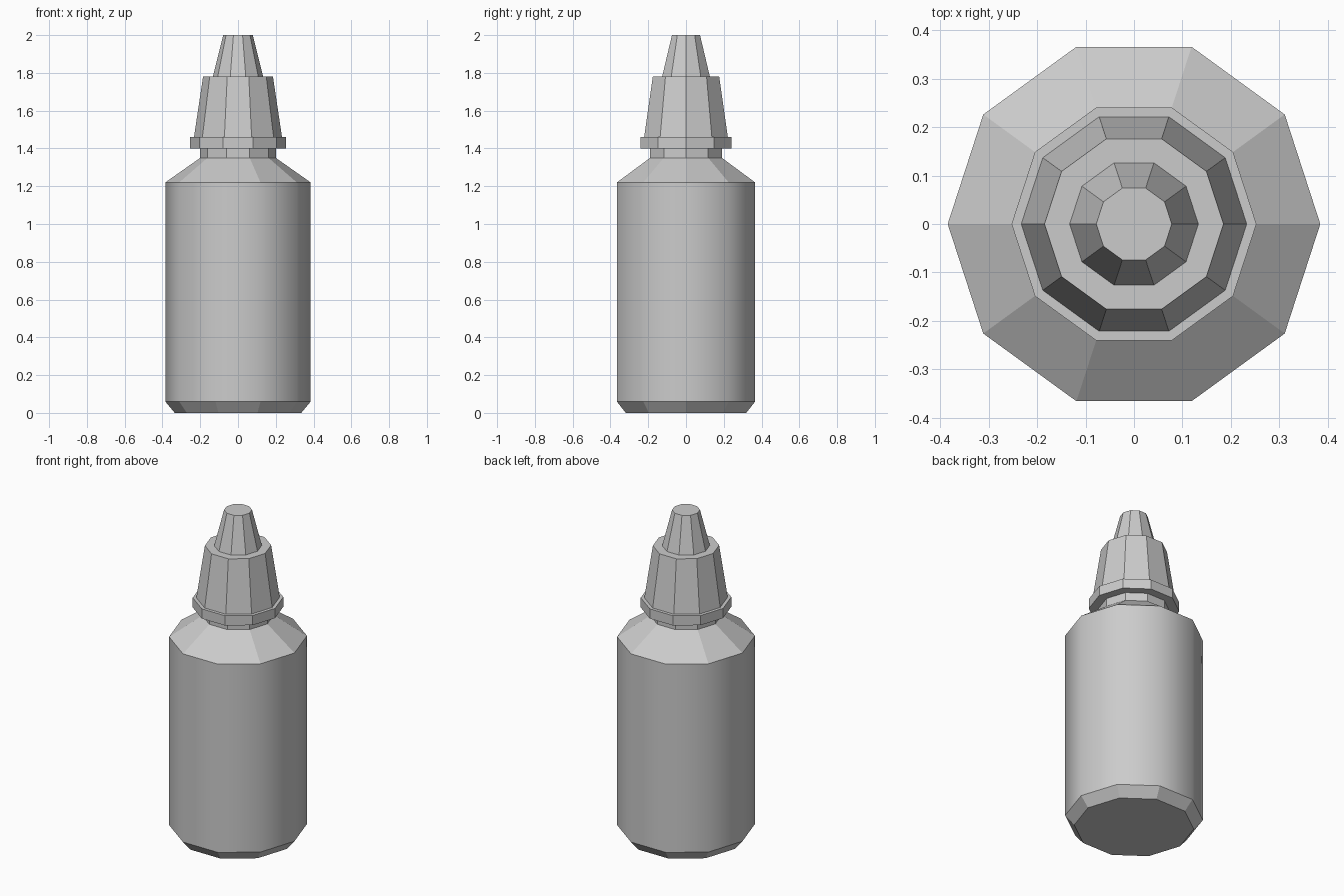
import bpy, math

if "Cube" in bpy.data.objects:
    bpy.data.objects.remove(bpy.data.objects["Cube"])

SIDES = 10


def lathe(name, profile, smooth_bands=()):
    """Revolve (radius, z) points into a closed ten-sided part."""
    verts = [(r * math.cos(math.tau * i / SIDES), r * math.sin(math.tau * i / SIDES), z)
             for r, z in profile for i in range(SIDES)]
    faces, smooth = [], []
    for b in range(len(profile) - 1):
        for i in range(SIDES):
            j = (i + 1) % SIDES
            lo, hi = b * SIDES, (b + 1) * SIDES
            faces.append((lo + i, lo + j, hi + j, hi + i))
            smooth.append(b in smooth_bands)
    last = (len(profile) - 1) * SIDES
    faces += [tuple(reversed(range(SIDES))), tuple(range(last, last + SIDES))]
    smooth += [False, False]
    mesh = bpy.data.meshes.new(name)
    mesh.from_pydata(verts, [], faces)
    for poly, s in zip(mesh.polygons, smooth):
        poly.use_smooth = s
    mesh.update()
    obj = bpy.data.objects.new(name, mesh)
    bpy.context.collection.objects.link(obj)
    return obj


# Bottle with chamfered base, smooth wall, sloped shoulder and short neck
lathe("bottle", [(0.335, 0), (0.385, 0.06), (0.385, 1.22), (0.2, 1.35), (0.2, 1.40)],
      smooth_bands=(1,))

# Screw cap: collar, tapered grip and nozzle tip
lathe("cap", [(0.2, 1.40), (0.253, 1.40), (0.253, 1.46), (0.233, 1.46),
              (0.185, 1.78), (0.133, 1.78), (0.078, 2.0)])
